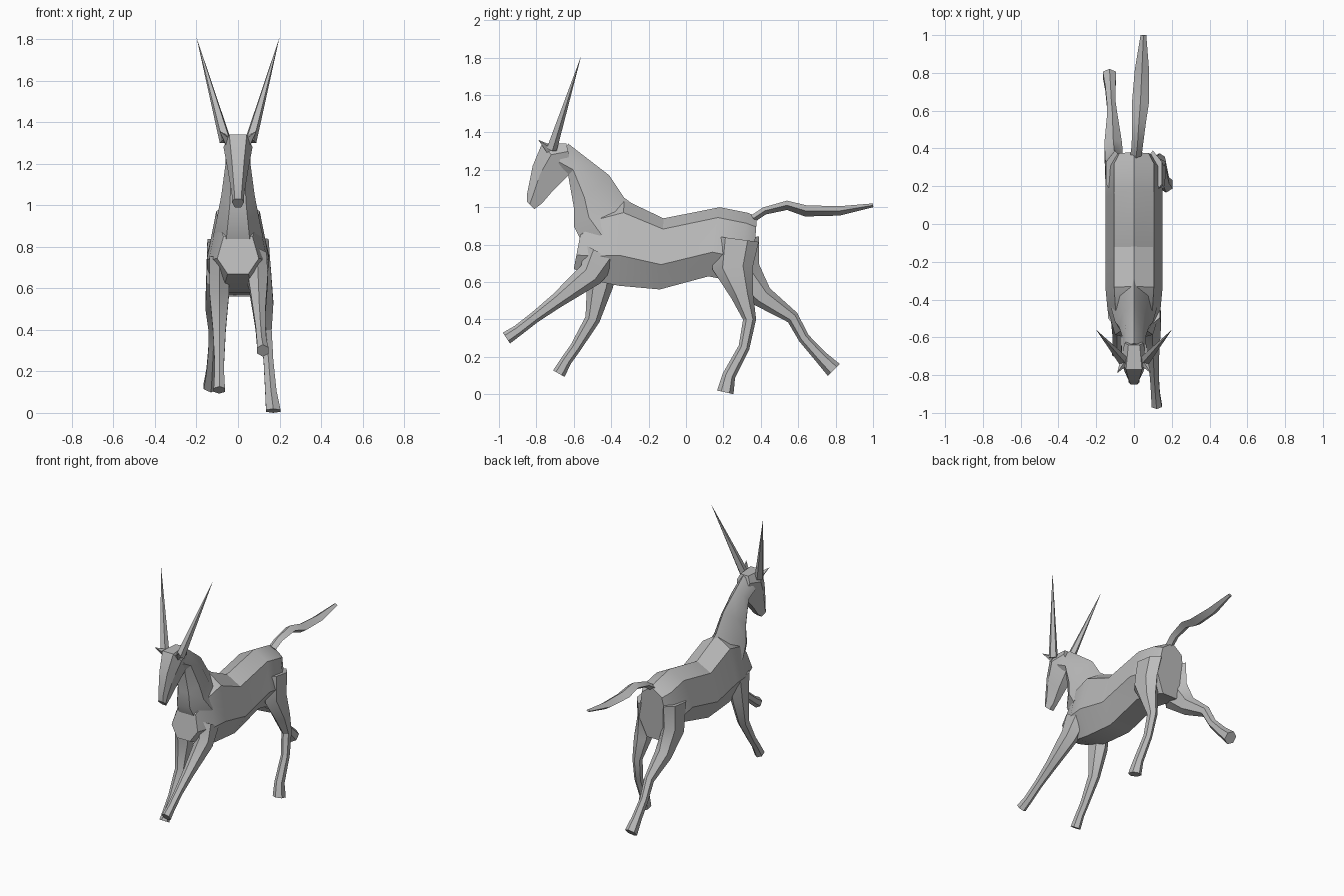
import bpy
import bmesh
import math
from mathutils import Vector

cube = bpy.data.objects.get("Cube")
if cube:
    bpy.data.objects.remove(cube, do_unlink=True)

hide = bpy.data.materials.new("plain grey hide")
hide.use_nodes = True
grey = (.5, .5, .5, 1)
hide.diffuse_color = grey
hide.node_tree.nodes["Principled BSDF"].inputs["Base Color"].default_value = grey


def polygon(sides):
    """Regular cross-section as (sideways, edge-to-edge) pairs."""
    angles = [math.tau * i / sides for i in range(sides)]
    return [(math.sin(angle), math.cos(angle)) for angle in angles]


def mirrored(half):
    """Close a half outline by mirroring it sideways."""
    return half + [(-u, v) for u, v in reversed(half) if u > 0]


def taper(start, end, count):
    """Evenly spaced values from start to end."""
    return [start + (end - start) * i / (count - 1) for i in range(count)]


def finish(name, bm):
    """Turn a bmesh into a shaded object with sharp creases kept."""
    bmesh.ops.recalc_face_normals(bm, faces=bm.faces)
    mesh = bpy.data.meshes.new(name)
    bm.to_mesh(mesh)
    bm.free()
    mesh.materials.append(hide)
    part = bpy.data.objects.new(name, mesh)
    bpy.context.collection.objects.link(part)
    bpy.ops.object.select_all(action='DESELECT')
    part.select_set(True)
    bpy.context.view_layer.objects.active = part
    bpy.ops.object.shade_smooth_by_angle(angle=math.radians(30))


def loft(name, outline, near_edge, far_edge, widths, offsets):
    """Skin the outline between two side-on edge lines of (y, z) points."""
    bm = bmesh.new()
    rings = []
    for near, far, width, offset in zip(near_edge, far_edge, widths, offsets):
        near, far = Vector((offset, *near)), Vector((offset, *far))
        middle, arm = (near + far) / 2, (far - near) / 2
        rings.append([bm.verts.new(middle + arm * v + Vector((width * u, 0, 0)))
                      for u, v in outline])
    for ring, following in zip(rings, rings[1:]):
        for i in range(len(outline)):
            bm.faces.new((ring[i - 1], ring[i], following[i], following[i - 1]))
    bm.faces.new(rings[0])
    bm.faces.new(rings[-1])
    finish(name, bm)


def limb(name, sides, path, depths, flatness, start_x, end_x):
    """Skin a bent limb, each section square to its (y, z) path."""
    points = [Vector(point) for point in path]
    near_edge, far_edge = [], []
    for i, (point, depth) in enumerate(zip(points, depths)):
        along = points[min(i + 1, len(points) - 1)] - points[max(i - 1, 0)]
        across = Vector((-along.y, along.x)).normalized() * depth
        near_edge.append(point - across)
        far_edge.append(point + across)
    widths = [min(depth * flatness, .055) for depth in depths]
    loft(name, polygon(sides), near_edge, far_edge, widths,
         taper(start_x, end_x, len(points)))


def spike(name, base, tip, radius, sides):
    """Pointed cone from base to tip."""
    base, tip = Vector(base), Vector(tip)
    axis = tip - base
    bm = bmesh.new()
    bmesh.ops.create_cone(bm, cap_ends=True, segments=sides, radius1=radius,
                          radius2=0, depth=axis.length)
    turn = axis.to_track_quat('Z', 'Y')
    for vert in bm.verts:
        vert.co = turn @ vert.co + (base + tip) / 2
    finish(name, bm)


centred = [0] * 7

# Trunk from chest to rump: belly line, then back line
barrel = mirrored([(0, 1), (.7, .7), (1, -.3), (.5, -1)])
loft("body", barrel,
     [(-.6, .67), (-.46, .6), (-.36, .58), (-.14, .56), (.12, .63), (.27, .6), (.35, .58)],
     [(-.56, .88), (-.45, 1), (-.33, 1.04), (-.12, .94), (.18, 1), (.33, .97), (.38, .95)],
     [.1, .14, .15, .15, .15, .15, .11], centred)

# Neck: throat line, then mane line
wedge = mirrored([(0, 1), (.7, .4), (1, -.4), (.5, -1)])
loft("neck", wedge,
     [(-.55, .8), (-.6, .9), (-.6, 1), (-.63, 1.17), (-.7, 1.2)],
     [(-.22, .97), (-.33, 1.05), (-.41, 1.17), (-.54, 1.27), (-.63, 1.34)],
     [.12, .1, .08, .06, .06], centred)

# Head: jaw line, then forehead line
skull = mirrored([(.6, 1), (1, .3), (.5, -1)])
loft("head", skull,
     [(-.61, 1.22), (-.63, 1.17), (-.71, 1.09), (-.77, 1.02), (-.81, .99)],
     [(-.64, 1.34), (-.77, 1.34), (-.82, 1.22), (-.85, 1.07), (-.85, 1.03)],
     [.05, .07, .05, .03, .03], centred)

# Paired horns and ears
for side, sign in (("left", 1), ("right", -1)):
    spike(side + "_horn", (sign * .06, -.72, 1.31), (sign * .2, -.56, 1.81), .03, 5)
    spike(side + "_ear", (sign * .05, -.73, 1.31), (sign * .09, -.79, 1.36), .025, 4)

# Tail streaming back
limb("tail", 4,
     [(.36, .94), (.42, .98), (.54, 1.01), (.64, .98), (.82, .98), (1, 1.01)],
     [.02, .02, .025, .03, .025, .01], 1.5, .01, .05)

# Legs from trunk to hoof: one set of depths for each pair
front_depths = [.1, .07, .04, .03, .03, .035]
limb("left_front_leg", 6,
     [(-.45, .75), (-.51, .64), (-.69, .5), (-.81, .41), (-.9, .34), (-.96, .3)],
     front_depths, .9, .09, .12)
limb("right_front_leg", 6,
     [(-.45, .75), (-.46, .58), (-.5, .4), (-.59, .25), (-.64, .18), (-.68, .11)],
     front_depths, .9, -.09, -.09)

hind_depths = [.12, .11, .06, .035, .03, .035, .045]
limb("left_hind_leg", 6,
     [(.27, .83), (.25, .68), (.3, .53), (.34, .4), (.31, .25), (.23, .1), (.21, .01)],
     hind_depths, .9, .1, .17)
limb("right_hind_leg", 6,
     [(.27, .83), (.29, .65), (.41, .52), (.57, .41), (.63, .3), (.72, .2), (.79, .13)],
     hind_depths, .9, -.1, -.13)
